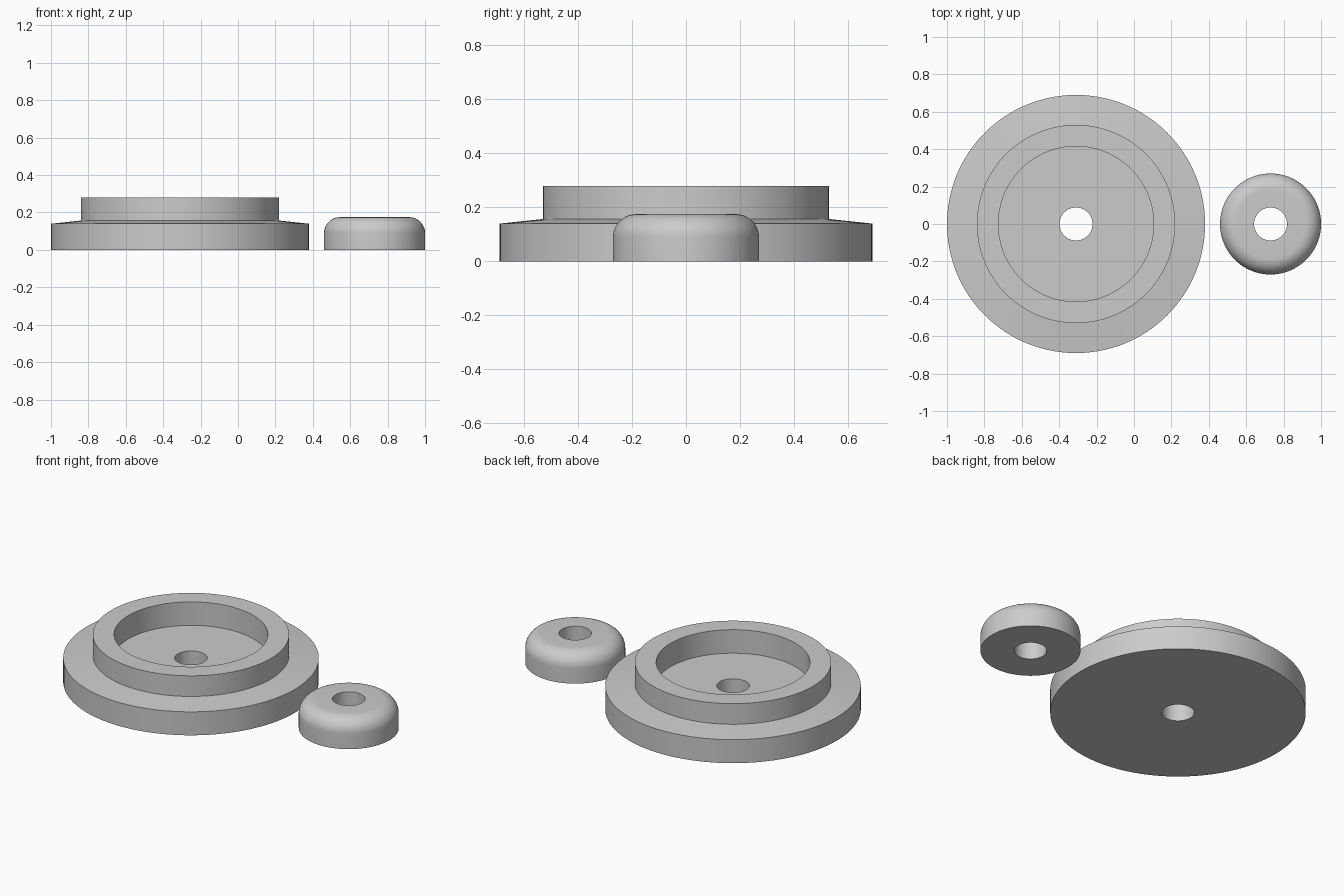
import bpy
import math

cube = bpy.data.objects.get("Cube")
if cube:
    bpy.data.objects.remove(cube, do_unlink=True)

SEGMENTS = 128
HOLE = 0.088

grey = bpy.data.materials.new("plain grey")
grey.use_nodes = True
grey.diffuse_color = (0.6, 0.6, 0.6, 1)
grey.node_tree.nodes["Principled BSDF"].inputs["Base Color"].default_value = (0.6, 0.6, 0.6, 1)


def lathe(name, profile, x):
    """Turn a closed (radius, height) profile around a vertical axis at x."""
    n = len(profile)
    verts, faces = [], []
    for s in range(SEGMENTS):
        a = 2 * math.pi * s / SEGMENTS
        verts += [(r * math.cos(a), r * math.sin(a), z) for r, z in profile]
        t = (s + 1) % SEGMENTS
        for i in range(n):
            j = (i + 1) % n
            faces.append((s * n + i, t * n + i, t * n + j, s * n + j))
    mesh = bpy.data.meshes.new(name)
    mesh.from_pydata(verts, [], faces)
    mesh.materials.append(grey)
    obj = bpy.data.objects.new(name, mesh)
    bpy.context.collection.objects.link(obj)
    obj.location.x = x
    bpy.ops.object.select_all(action="DESELECT")
    obj.select_set(True)
    bpy.context.view_layer.objects.active = obj
    bpy.ops.object.shade_smooth_by_angle(angle=math.radians(30))
    return obj


# Wide base: sloping flange, raised rim, recessed floor and centre hole
lathe("flanged_base", [
    (HOLE, 0), (0.69, 0), (0.69, 0.14), (0.53, 0.157),
    (0.53, 0.28), (0.415, 0.28), (0.415, 0.14), (HOLE, 0.14),
], -0.31)

# Small knob: rounded upper edge and through hole
R, H, FILLET, STEPS = 0.27, 0.175, 0.085, 12
arc = [(R - FILLET + FILLET * math.cos(a), H - FILLET + FILLET * math.sin(a))
       for a in (math.pi / 2 * i / STEPS for i in range(STEPS + 1))]
lathe("rounded_knob", [(HOLE, 0), (R, 0)] + arc + [(HOLE, H)], 0.73)
